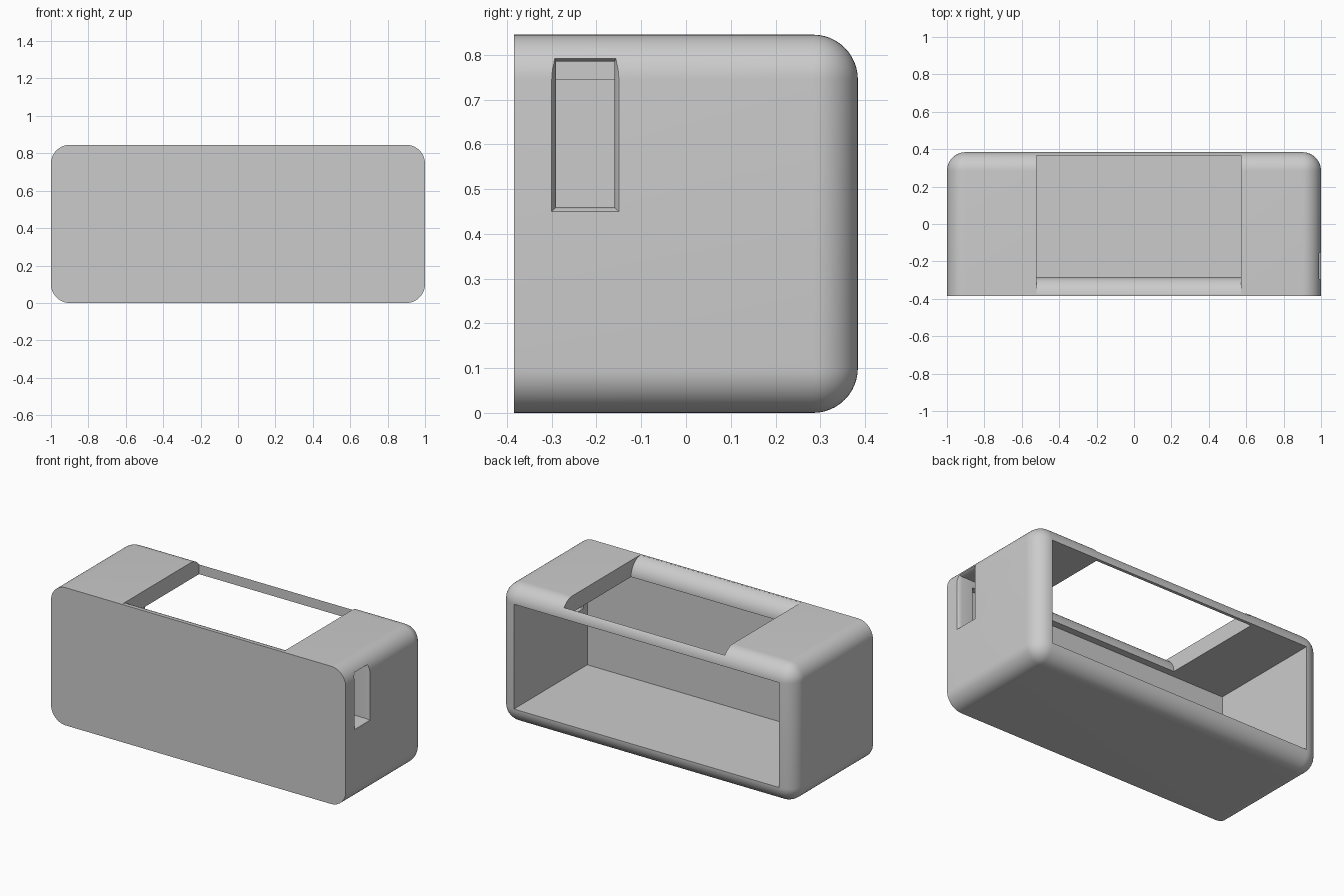
import bpy, bmesh, math

old = bpy.data.objects.get("Cube")
if old:
    bpy.data.objects.remove(old, do_unlink=True)

HALF_Y, HEIGHT, R = 0.384, 0.845, 0.1
CEILING = HEIGHT - R

grey = bpy.data.materials.new("light_grey")
grey.use_nodes = True
colour = (0.6, 0.6, 0.6, 1)
grey.diffuse_color = colour
grey.node_tree.nodes["Principled BSDF"].inputs["Base Color"].default_value = colour


def finish(name, bm):
    """Turn a bmesh into a scene object."""
    bmesh.ops.recalc_face_normals(bm, faces=bm.faces)
    mesh = bpy.data.meshes.new(name)
    bm.to_mesh(mesh)
    bm.free()
    mesh.materials.append(grey)
    obj = bpy.data.objects.new(name, mesh)
    bpy.context.collection.objects.link(obj)
    return obj


def loft(name, rings):
    """Skin a closed solid through matching rings of points."""
    bm = bmesh.new()
    loops = [[bm.verts.new(p) for p in ring] for ring in rings]
    n = len(loops[0])
    for a, b in zip(loops, loops[1:]):
        for i in range(n):
            j = (i + 1) % n
            bm.faces.new((a[i], a[j], b[j], b[i]))
    bm.faces.new(loops[0])
    bm.faces.new(loops[-1][::-1])
    return finish(name, bm)


def prism_x(name, profile, x0, x1):
    return loft(name, [[(x, y, z) for y, z in profile] for x in (x0, x1)])


def rect(y0, y1, z0, z1):
    return [(y0, z0), (y1, z0), (y1, z1), (y0, z1)]


# Housing: block rounded everywhere except round the flat front
bm = bmesh.new()
bmesh.ops.create_cube(bm, size=1)
for v in bm.verts:
    v.co = (v.co.x * 2, v.co.y * 2 * HALF_Y, (v.co.z + 0.5) * HEIGHT)
rounded = [e for e in bm.edges if any(v.co.y > 0 for v in e.verts)]
rounded += [e for e in bm.edges if e not in rounded
            and abs(e.verts[0].co.x - e.verts[1].co.x) < 0 ]
bmesh.ops.bevel(bm, geom=rounded, offset=R, offset_type='OFFSET',
                segments=12, profile=0.5, affect='EDGES')
housing = finish("housing", bm)

# Cavity open to the back
cavity = prism_x("cavity_cutter", rect(-0.327, 0.6, R + 0.001, CEILING - 0.001),
                 -0.899, 0.899)

# Top window with a rounded front lip
lip = [(-HALF_Y + R * math.cos(math.radians(a)), CEILING + R * math.sin(math.radians(a)))
       for a in range(0, 88, 6)]
profile = [(lip[0][0], 0.7)] + lip + [(lip[-1][0], 1), (0.365, 1), (0.365, 0.7)]
window = prism_x("window_cutter", profile, -0.52, 0.572)

# Side slot with a flared mouth
rings = []
for x, f in ((0.88, 0), (0.975, 0), (0.984, 0.002), (0.993, 0.005), (1.0, 0.01), (1.01, 0.02)):
    rings.append([(x, y, z) for y, z in rect(-0.29 - f, -0.16 + f, 0.46 - f, 0.785 + 2 * f)])
slot = loft("slot_cutter", rings)

bpy.context.view_layer.objects.active = housing
for cutter in (cavity, window, slot):
    cutter.hide_render = True
    mod = housing.modifiers.new("cut", 'BOOLEAN')
    mod.operation = 'DIFFERENCE'
    mod.solver = 'EXACT'
    mod.object = cutter
    bpy.ops.object.modifier_apply(modifier=mod.name)
    bpy.data.objects.remove(cutter, do_unlink=True)

# Smooth roundings, crisp cuts
bpy.ops.object.select_all(action='DESELECT')
housing.select_set(True)
bpy.ops.object.shade_smooth_by_angle(angle=math.radians(30))
